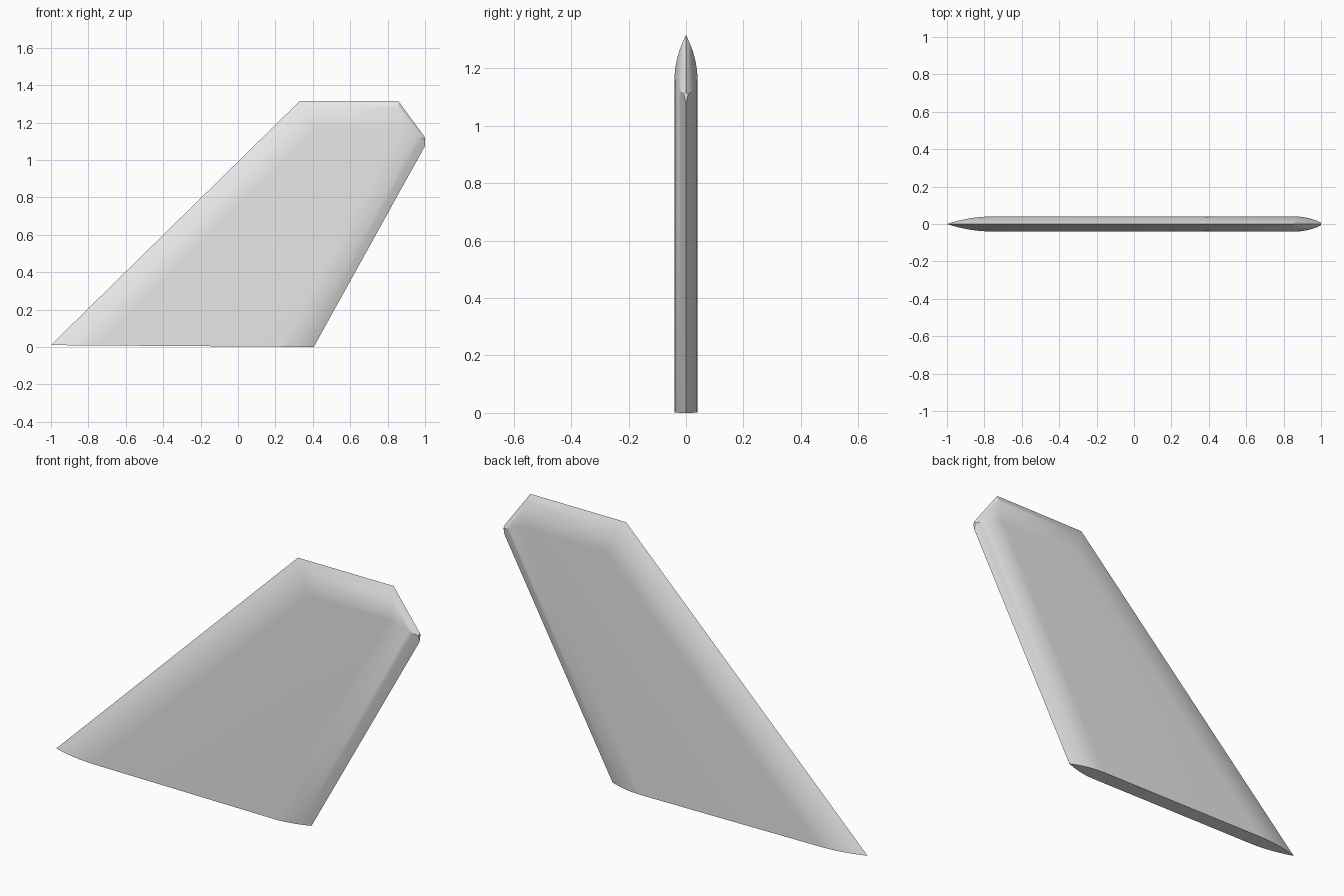
import bpy, bmesh, math
from mathutils import Vector

cube = bpy.data.objects.get("Cube")
if cube:
    bpy.data.objects.remove(cube, do_unlink=True)

HALF = 0.04      # half the blade thickness
STEPS = 8        # facets along each rounded edge


def cut(bm, point, normal):
    """Slice away everything on the normal side and close the hole."""
    geom = bm.verts[:] + bm.edges[:] + bm.faces[:]
    bmesh.ops.bisect_plane(bm, geom=geom, dist=1e-6, plane_co=point,
                           plane_no=normal, clear_outer=True)
    rim = [e for e in bm.edges if e.is_boundary]
    if rim:
        bmesh.ops.holes_fill(bm, edges=rim, sides=0)


def sharpen(bm, start, end, width):
    """Shape one outline edge into a curved, pointed section on both sides."""
    a, b = Vector((start[0], 0, start[1])), Vector((end[0], 0, end[1]))
    run = (b - a).normalized()
    inward = Vector((run.z, 0, -run.x))
    for side in (-1, 1):
        for i in range(STEPS):
            t0, t1 = i / STEPS, (i + 1) / STEPS
            h0, h1 = (HALF * (1 - (1 - t) ** 2) for t in (t0, t1))
            point = a + inward * width * t0 + Vector((0, side * h0, 0))
            normal = inward * (h0 - h1) + Vector((0, side * width * (t1 - t0), 0))
            cut(bm, point, normal.normalized())


# Fin slab
bm = bmesh.new()
bmesh.ops.create_cube(bm, size=4)
bmesh.ops.scale(bm, vec=(1, HALF / 2, 1), verts=bm.verts)

# Slightly sloping base and blunt rear tip
cut(bm, Vector((0.405, 0, 0)), Vector((-0.007, 0, -1)).normalized())
cut(bm, Vector((1, 0, 0)), Vector((1, 0, 0)))

# Leading edge, top edge, clipped corner, trailing edge
sharpen(bm, (-1, 0.01), (0.33, 1.315), 0.17)
sharpen(bm, (0.33, 1.315), (0.857, 1.315), 0.155)
sharpen(bm, (0.857, 1.315), (0.993, 1.13), 0.08)
sharpen(bm, (1, 1.075), (0.405, 0), 0.165)

bmesh.ops.remove_doubles(bm, verts=bm.verts, dist=1e-5)
bmesh.ops.recalc_face_normals(bm, faces=bm.faces)
mesh = bpy.data.meshes.new("fin")
bm.to_mesh(mesh)
bm.free()

fin = bpy.data.objects.new("fin", mesh)
bpy.context.collection.objects.link(fin)

# Plain grey finish
grey = bpy.data.materials.new("light_grey")
grey.use_nodes = True
colour = (0.8, 0.8, 0.8, 1)
grey.diffuse_color = colour
grey.node_tree.nodes["Principled BSDF"].inputs["Base Color"].default_value = colour
mesh.materials.append(grey)

# Smooth curves with crisp ridges
bpy.ops.object.select_all(action='DESELECT')
fin.select_set(True)
bpy.context.view_layer.objects.active = fin
bpy.ops.object.shade_smooth_by_angle(angle=math.radians(30))
